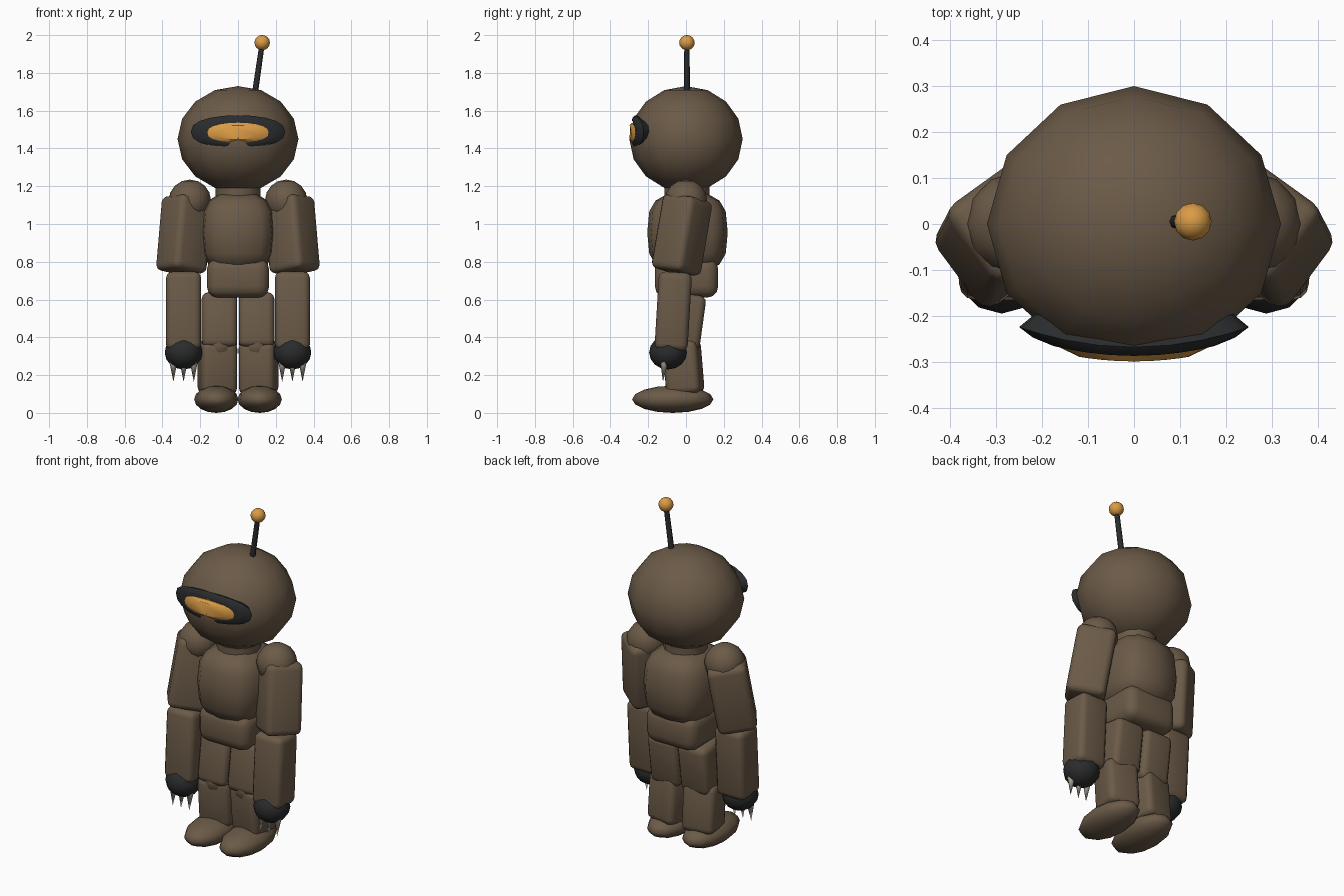
import bpy, bmesh, math
from mathutils import Vector

if "Cube" in bpy.data.objects:
    bpy.data.objects.remove(bpy.data.objects["Cube"])


def material(name, rgb):
    mat = bpy.data.materials.new(name)
    mat.use_nodes = True
    mat.diffuse_color = (*rgb, 1)
    mat.node_tree.nodes["Principled BSDF"].inputs["Base Color"].default_value = (*rgb, 1)
    return mat


BROWN = material("brown", (0.147, 0.103, 0.064))
BLACK = material("charcoal", (0.023, 0.024, 0.025))
AMBER = material("amber", (0.70, 0.33, 0.06))
BONE = material("bone", (0.50, 0.45, 0.36))


def finish(name, bm, mat, angle=50):
    bmesh.ops.recalc_face_normals(bm, faces=bm.faces[:])
    mesh = bpy.data.meshes.new(name)
    bm.to_mesh(mesh)
    bm.free()
    mesh.shade_smooth()
    mesh.set_sharp_from_angle(angle=math.radians(angle))
    mesh.materials.append(mat)
    obj = bpy.data.objects.new(name, mesh)
    bpy.context.collection.objects.link(obj)
    return obj


def align(obj, a, b):
    """Stand the object's z axis along the line from a to b."""
    a, b = Vector(a), Vector(b)
    obj.location = (a + b) / 2
    obj.rotation_mode = 'QUATERNION'
    obj.rotation_quaternion = Vector((0, 0, 1)).rotation_difference(b - a)


def blob(name, mat, centre, radii, power=1.0, segments=12, rings=8):
    """Low-poly ellipsoid; a power under 1 makes it boxier."""
    bm = bmesh.new()
    bmesh.ops.create_uvsphere(bm, u_segments=segments, v_segments=rings, radius=1)
    for v in bm.verts:
        for i in range(3):
            c = v.co[i] if abs(v.co[i]) > 1e-5 else 0
            v.co[i] = math.copysign(abs(c) ** power, c) * radii[i]
    obj = finish(name, bm, mat, 80)
    obj.location = centre
    return obj


def limb(name, mat, a, b, width, depth, bevel=0.035):
    """Rounded box running from a to b."""
    bm = bmesh.new()
    bmesh.ops.create_cube(bm, size=1)
    length = (Vector(b) - Vector(a)).length
    bmesh.ops.scale(bm, vec=(width, depth, length), verts=bm.verts[:])
    bmesh.ops.bevel(bm, geom=bm.edges[:], offset=bevel, segments=3,
                    profile=0.5, affect='EDGES')
    align(finish(name, bm, mat), a, b)


def cone(name, mat, a, b, r1, r2, segments=12):
    bm = bmesh.new()
    bmesh.ops.create_cone(bm, cap_ends=True, segments=segments, radius1=r1, radius2=r2,
                          depth=(Vector(b) - Vector(a)).length)
    align(finish(name, bm, mat), a, b)


def curved_plate(name, mat, z, half_w, half_h, sections, bend=0.7, count=20):
    """Oval rings stacked along y, wrapped around the face."""
    bm = bmesh.new()
    rings = []
    for y, scale in sections:
        ring = []
        for i in range(count):
            t = math.tau * i / count
            c, s = math.cos(t), math.sin(t)
            x = c * half_w * scale
            h = math.copysign(abs(s) ** 0.8, s) * half_h * scale
            ring.append(bm.verts.new((x, y + bend * x * x, z + h)))
        rings.append(ring)
    for r1, r2 in zip(rings, rings[1:]):
        for i in range(count):
            j = (i + 1) % count
            bm.faces.new((r1[i], r1[j], r2[j], r2[i]))
    bm.faces.new(rings[0])
    bm.faces.new(rings[-1])
    finish(name, bm, mat, 40)


# Head, visor and antenna
blob("head", BROWN, (0, 0, 1.45), (0.32, 0.30, 0.28))
curved_plate("visor_frame", BLACK, 1.488, 0.25, 0.088,
             [(-0.287, 0.7), (-0.281, 0.88), (-0.268, 1), (-0.225, 0.85)])
curved_plate("visor_lens", AMBER, 1.484, 0.165, 0.052,
             [(-0.299, 0.72), (-0.286, 1), (-0.27, 0.95)])
cone("antenna_rod", BLACK, (0.088, 0.005, 1.68), (0.127, 0.005, 1.95), 0.016, 0.014, 8)
blob("antenna_ball", AMBER, (0.128, 0.005, 1.96), (0.041, 0.041, 0.04))

# Torso
cone("neck", BROWN, (0, 0.005, 1.12), (0, 0.005, 1.24), 0.12, 0.12, 12)
blob("chest", BROWN, (0, 0.008, 0.955), (0.197, 0.213, 0.212), 0.66)
limb("belly", BROWN, (0, 0.003, 0.61), (0, 0.003, 0.82), 0.33, 0.335, 0.06)

for side, s in (("left", 1), ("right", -1)):
    # Arm
    blob(side + "_shoulder", BROWN, (s * 0.255, 0, 1.125), (0.112, 0.112, 0.11))
    limb(side + "_upper_arm", BROWN, (s * 0.268, 0.012, 1.14), (s * 0.302, -0.055, 0.745),
         0.205, 0.215)
    limb(side + "_forearm", BROWN, (s * 0.288, -0.055, 0.745), (s * 0.288, -0.08, 0.33),
         0.185, 0.175)
    blob(side + "_hand", BLACK, (s * 0.288, -0.095, 0.32), (0.1, 0.1, 0.09))
    for i in (-1, 0, 1):
        x = s * 0.288 + i * 0.054
        cone(f"{side}_claw_{i + 2}", BONE, (x, -0.115, 0.275), (x, -0.122, 0.165),
             0.022, 0, 8)

    # Leg
    limb(side + "_thigh", BROWN, (s * 0.098, 0.01, 0.63), (s * 0.098, -0.03, 0.34),
         0.188, 0.2)
    blob(side + "_knee", BROWN, (s * 0.103, -0.03, 0.36), (0.09, 0.095, 0.09))
    limb(side + "_shin", BROWN, (s * 0.108, -0.025, 0.38), (s * 0.11, -0.002, 0.1),
         0.192, 0.185)
    blob(side + "_foot", BROWN, (s * 0.115, -0.07, 0.072), (0.117, 0.215, 0.072))
